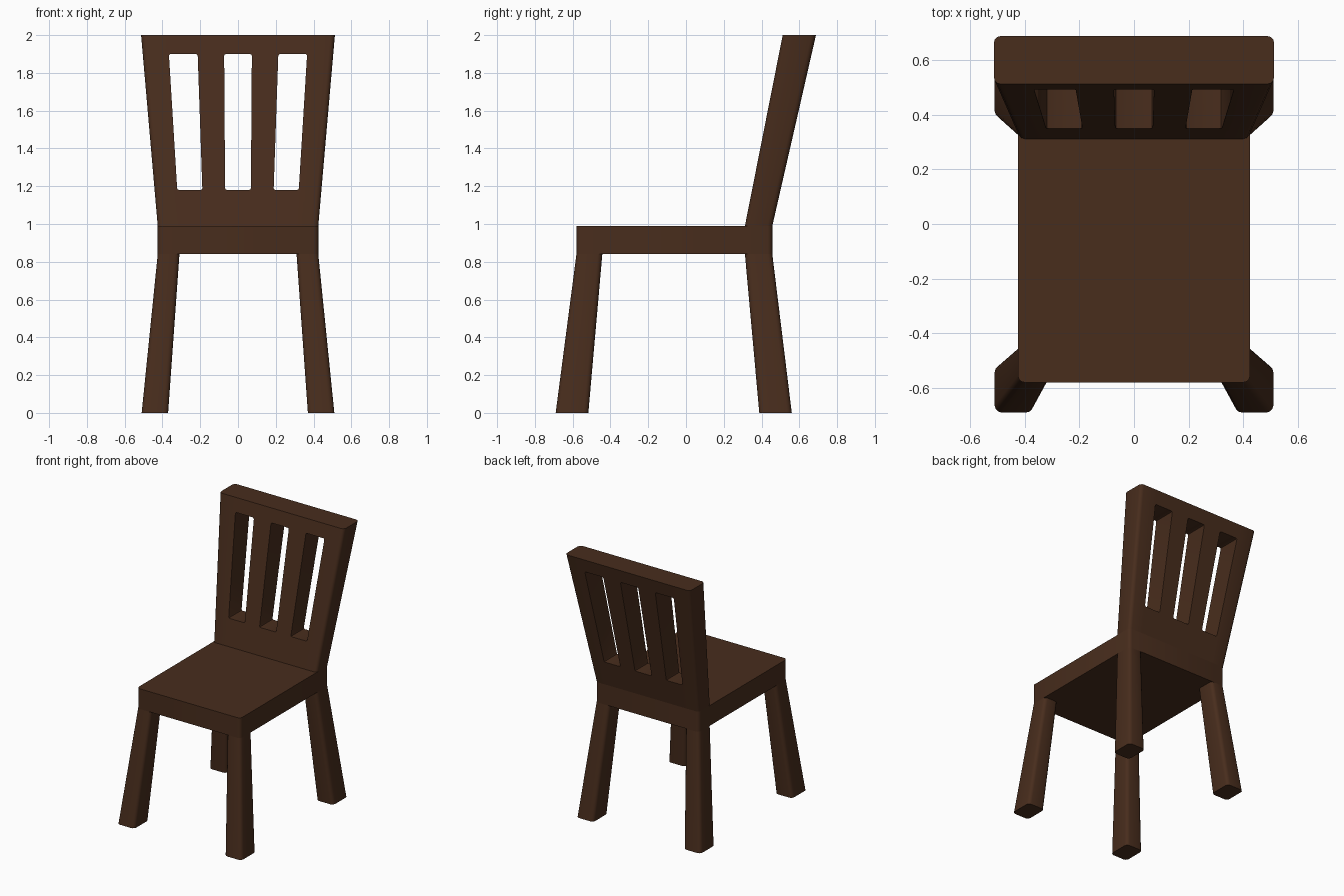
import bpy, bmesh, math

if "Cube" in bpy.data.objects:
    bpy.data.objects.remove(bpy.data.objects["Cube"])

wood = bpy.data.materials.new("dark_wood")
wood.diffuse_color = (0.065, 0.026, 0.012, 1)
wood.use_nodes = True
wood.node_tree.nodes["Principled BSDF"].inputs["Base Color"].default_value = wood.diffuse_color


def finish(bm, name):
    bmesh.ops.recalc_face_normals(bm, faces=bm.faces)
    me = bpy.data.meshes.new(name)
    bm.to_mesh(me)
    bm.free()
    ob = bpy.data.objects.new(name, me)
    bpy.context.collection.objects.link(ob)
    me.materials.append(wood)
    bpy.ops.object.select_all(action='DESELECT')
    ob.select_set(True)
    bpy.context.view_layer.objects.active = ob
    bpy.ops.object.shade_smooth_by_angle(angle=math.radians(40))
    return ob


def bevel(bm, edges, size, segments):
    bmesh.ops.bevel(bm, geom=edges, offset=size, segments=segments,
                    profile=0.5, affect='EDGES')


def remove_cap(bm, z):
    # drop the face hidden inside the joint
    caps = [f for f in bm.faces if all(abs(v.co.z - z) < 1e-4 for v in f.verts)]
    bmesh.ops.delete(bm, geom=caps, context='FACES')


def tapered_block(name, z0, low, z1, high, hidden_top=False):
    """Block between two rectangles given as (x0, x1, y0, y1)."""
    bm = bmesh.new()
    bmesh.ops.create_cube(bm, size=2)
    for v in bm.verts:
        r = high if v.co.z > 0 else low
        v.co = (r[1] if v.co.x > 0 else r[0],
                r[3] if v.co.y > 0 else r[2],
                z1 if v.co.z > 0 else z0)
    bevel(bm, [e for e in bm.edges
               if abs(e.verts[0].co.z - e.verts[1].co.z) > 0.01], 0.025, 3)
    if hidden_top:
        remove_cap(bm, z1)
    return finish(bm, name)


# Seat
seat_rect = (-0.425, 0.425, -0.58, 0.457)
tapered_block("seat", 0.84, seat_rect, 0.99, seat_rect)

# Splayed legs
for side, s in (("left", -1), ("right", 1)):
    for end, low_y, high_y in (("front", (-0.69, -0.517), (-0.58, -0.443)),
                               ("back", (0.388, 0.56), (0.312, 0.457))):
        low_x = sorted((s * 0.37, s * 0.51))
        high_x = sorted((s * 0.31, s * 0.425))
        tapered_block(f"{end}_leg_{side}", 0, (*low_x, *low_y),
                      0.84, (*high_x, *high_y), hidden_top=True)

# Backrest: raked, flared panel with three slots
Z0, Z1 = 0.99, 2.0
rows = (Z0, 1.18, 1.90, Z1)


def ramp(a, b, z):
    return a + (b - a) * (z - Z0) / (Z1 - Z0)


def columns(z):
    half = [ramp(0.067, 0.074, z), ramp(0.182, 0.217, z),
            ramp(0.310, 0.372, z), ramp(0.425, 0.513, z)]
    return [-x for x in reversed(half)] + half


bm = bmesh.new()
grid = [[bm.verts.new((x, ramp(0.312, 0.512, z), z)) for x in columns(z)]
        for z in rows]
faces = [bm.faces.new((grid[r][c], grid[r][c + 1], grid[r + 1][c + 1], grid[r + 1][c]))
         for r in range(3) for c in range(7) if not (r == 1 and c % 2)]
ext = bmesh.ops.extrude_face_region(bm, geom=faces, use_keep_orig=True)
for v in ext["geom"]:
    if isinstance(v, bmesh.types.BMVert):
        v.co.y = ramp(0.457, 0.688, v.co.z)
bmesh.ops.recalc_face_normals(bm, faces=bm.faces)


def on_side(v):
    return abs(abs(v.co.x) - columns(v.co.z)[-1]) < 1e-4


bevel(bm, [e for e in bm.edges if all(on_side(v) for v in e.verts)
           and abs(e.verts[0].co.z - e.verts[1].co.z) > 0.01], 0.025, 3)
# soften the slot corners
bevel(bm, [e for e in bm.edges
           if abs(e.verts[0].co.z - e.verts[1].co.z) < 1e-4
           and abs(e.verts[0].co.y - e.verts[1].co.y) > 0.1
           and all(1.1 < v.co.z < 1.95 and abs(v.co.x) < 0.39 for v in e.verts)],
      0.01, 2)
remove_cap(bm, Z0)
finish(bm, "backrest")
